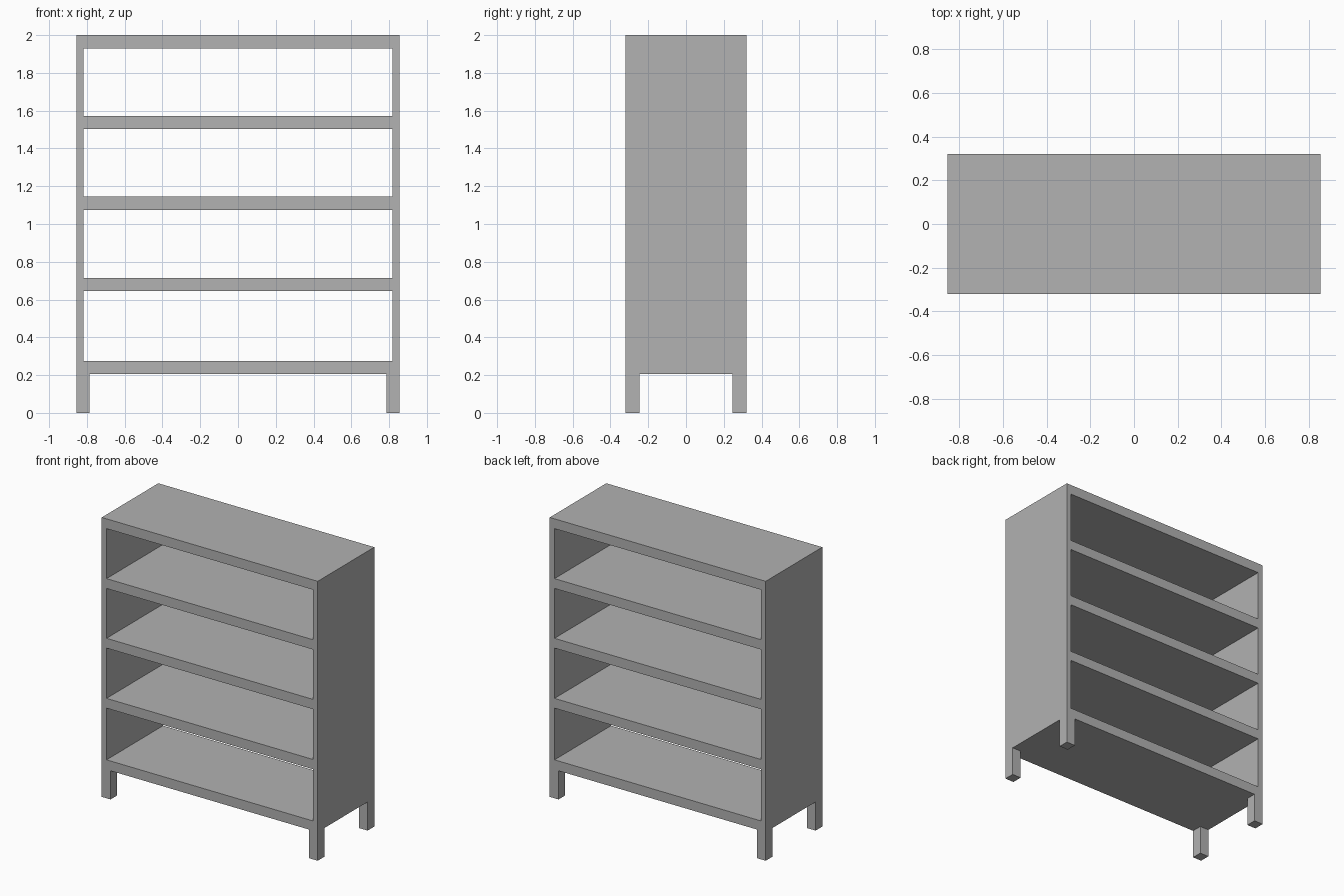
import bpy
import bmesh
from mathutils import Matrix, Vector

cube = bpy.data.objects.get("Cube")
if cube:
    bpy.data.objects.remove(cube, do_unlink=True)

HALF_W, HALF_D, HEIGHT = 0.855, 0.32, 2.0
PANEL = 0.038        # side panel thickness
BOARD = 0.07         # shelf thickness
BASE = 0.205         # underside of the lowest shelf
LEG_W, LEG_D = 0.07, 0.075

grey = bpy.data.materials.new("plain_grey")
grey.use_nodes = True
colour = (0.445, 0.445, 0.445, 1)
grey.diffuse_color = colour
grey.node_tree.nodes["Principled BSDF"].inputs["Base Color"].default_value = colour


def box(name, low, high):
    """Add a box spanning two opposite corners."""
    low, high = Vector(low), Vector(high)
    bm = bmesh.new()
    bmesh.ops.create_cube(bm, size=1, matrix=Matrix.Translation((low + high) / 2)
                          @ Matrix.Diagonal((*(high - low), 1)))
    mesh = bpy.data.meshes.new(name)
    bm.to_mesh(mesh)
    bm.free()
    mesh.materials.append(grey)
    obj = bpy.data.objects.new(name, mesh)
    bpy.context.collection.objects.link(obj)


# Shelves and top board, fitted between the side panels
inner = HALF_W - PANEL
levels = {"bottom_shelf": BASE, "lower_shelf": 0.645, "middle_shelf": 1.075,
          "upper_shelf": 1.502, "top_board": HEIGHT - BOARD}
for name, z in levels.items():
    box(name, (-inner, -HALF_D, z), (inner, HALF_D, z + BOARD))

# Side panels and corner legs
for side, sx in (("left", 1), ("right", -1)):
    xs = sorted((sx * inner, sx * HALF_W))
    box(side + "_panel", (xs[0], -HALF_D, BASE), (xs[1], HALF_D, HEIGHT))
    xs = sorted((sx * (HALF_W - LEG_W), sx * HALF_W))
    for end, sy in (("front", -1), ("back", 1)):
        ys = sorted((sy * (HALF_D - LEG_D), sy * HALF_D))
        box(f"{end}_{side}_leg", (xs[0], ys[0], 0), (xs[1], ys[1], BASE))
